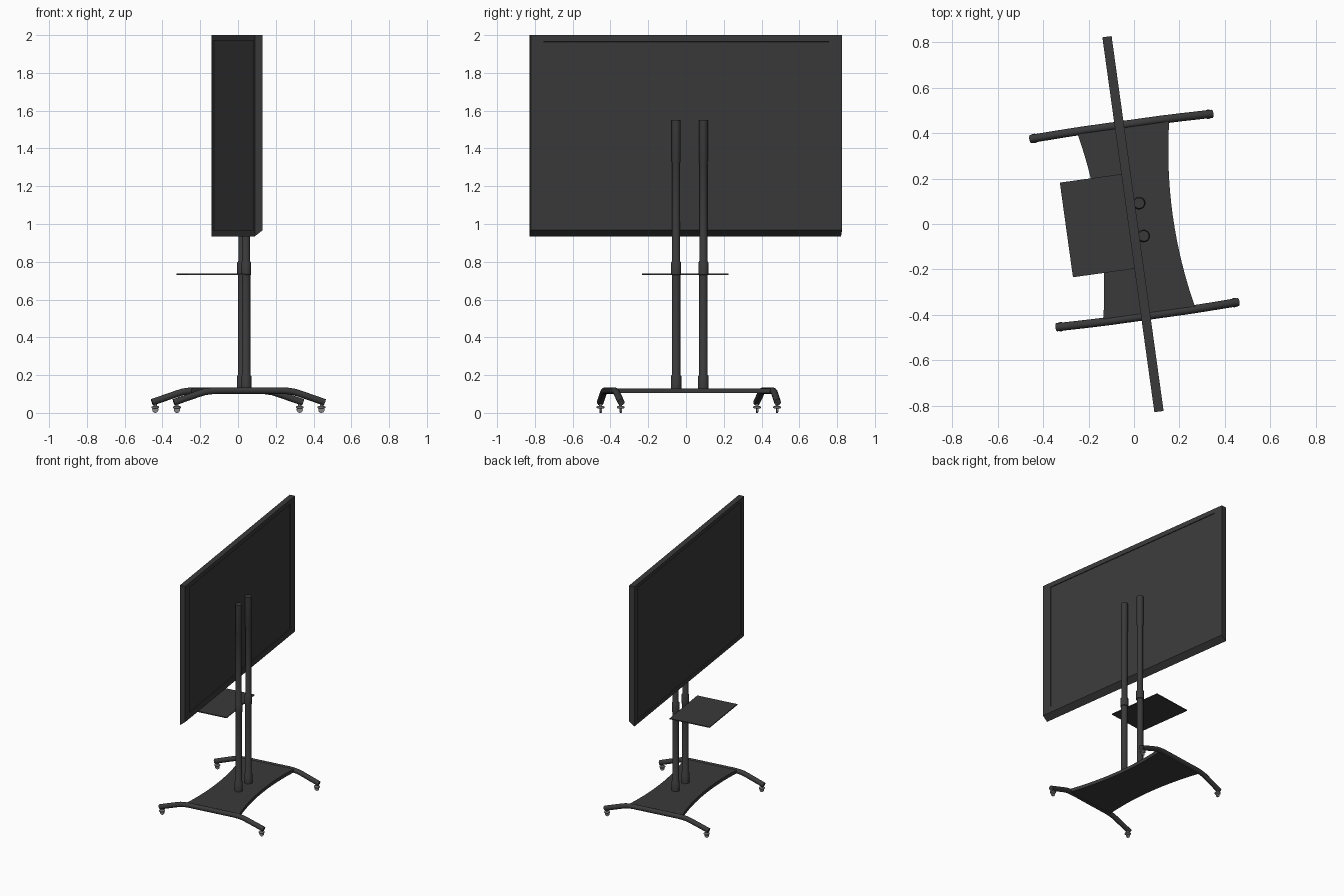
import bpy, bmesh, math
from mathutils import Matrix, Vector

cube = bpy.data.objects.get("Cube")
if cube:
    bpy.data.objects.remove(cube)

TURN = Matrix.Rotation(math.radians(7.9), 4, "Z")   # whole stand is turned a little
CY = 0.015                                          # middle of the stand


def material(name, value):
    m = bpy.data.materials.new(name)
    m.use_nodes = True
    colour = (value, value, value, 1)
    m.diffuse_color = colour
    m.node_tree.nodes["Principled BSDF"].inputs["Base Color"].default_value = colour
    return m


charcoal = material("charcoal", 0.042)
grey = material("caster grey", 0.25)


def finish(name, bm, mat, smooth=False):
    bmesh.ops.recalc_face_normals(bm, faces=bm.faces)
    bm.transform(TURN)
    mesh = bpy.data.meshes.new(name)
    bm.to_mesh(mesh)
    bm.free()
    mesh.materials.append(mat)
    obj = bpy.data.objects.new(name, mesh)
    bpy.context.collection.objects.link(obj)
    if smooth:
        bpy.ops.object.select_all(action="DESELECT")
        obj.select_set(True)
        bpy.context.view_layer.objects.active = obj
        bpy.ops.object.shade_smooth_by_angle(angle=math.radians(40))
    return obj


def prism(bm, outline, offset):
    face = bm.faces.new([bm.verts.new(p) for p in outline])
    top = bmesh.ops.extrude_face_region(bm, geom=[face])["geom"]
    bmesh.ops.translate(bm, vec=offset, verts=[v for v in top if isinstance(v, bmesh.types.BMVert)])


def rings(bm, loops):
    """Skin a list of closed loops and cap both ends."""
    rows = [[bm.verts.new(p) for p in loop] for loop in loops]
    n = len(rows[0])
    for a, b in zip(rows, rows[1:]):
        for i in range(n):
            bm.faces.new((a[i], a[(i + 1) % n], b[(i + 1) % n], b[i]))
    bm.faces.new(rows[0])
    bm.faces.new(rows[-1])


def lathe(bm, profile, x, y, sides=20):
    rings(bm, [[(x + r * math.cos(math.tau * i / sides), y + r * math.sin(math.tau * i / sides), z)
                for i in range(sides)] for r, z in profile])


# Display panel: slanted underside, recessed screen and recessed back
half, front, back = 0.832, -0.025, 0.016
bm = bmesh.new()
prism(bm, [(front, -half, 0.935), (back, -half, 0.967), (back, -half, 2), (front, -half, 2)],
      (0, 2 * half, 0))
bmesh.ops.recalc_face_normals(bm, faces=bm.faces)
for side, y_edge, low, high in ((-1, 0.785, 0.965, 1.972), (1, 0.763, 1.012, 1.965)):
    panel = next(f for f in bm.faces if f.normal.x * side > 0.9)
    bmesh.ops.inset_region(bm, faces=[panel], thickness=0.02)
    for v in panel.verts:
        v.co.y = math.copysign(y_edge, v.co.y)
        v.co.z = high if v.co.z > 1.5 else low
    bmesh.ops.inset_region(bm, faces=[panel], thickness=0.001)
    bmesh.ops.translate(bm, vec=(-side * 0.005, 0, 0), verts=panel.verts)
finish("display_panel", bm, charcoal)

# Twin telescopic poles with collars
pole = [(0.028, 0.125), (0.028, 0.195), (0.0225, 0.202), (0.0225, 0.73), (0.027, 0.732),
        (0.027, 0.795), (0.021, 0.805), (0.021, 1.32), (0.0235, 1.33), (0.0235, 1.55)]
for name, y in (("left_pole", -0.073), ("right_pole", 0.073)):
    bm = bmesh.new()
    lathe(bm, pole, 0.035, CY + y)
    finish(name, bm, charcoal, True)

# Thin equipment shelf
bm = bmesh.new()
prism(bm, [(-0.298, CY - 0.21, 0.731), (0.012, CY - 0.21, 0.731),
           (0.012, CY + 0.21, 0.731), (-0.298, CY + 0.21, 0.731)], (0, 0, 0.007))
finish("shelf", bm, charcoal)

# Waisted base plate
steps = [i / 8 for i in range(-8, 9)]
edge = [(0.162 + 0.042 * t * t, CY + 0.415 * t) for t in steps]
bm = bmesh.new()
prism(bm, [(0.012 + w, y, 0.105) for w, y in edge] +
      [(0.012 - w, y, 0.105) for w, y in reversed(edge)], (0, 0, 0.025))
finish("base_plate", bm, charcoal)

# Bent leg tubes, each with a caster at both ends
arm = [(0.17, 0.118), (0.205, 0.116), (0.24, 0.111), (0.275, 0.1), (0.403, 0.056)]
path = [(-x, z) for x, z in reversed(arm)] + arm
for side, label in ((-1, "front"), (1, "rear")):
    loops = []
    for i, (x, z) in enumerate(path):
        a, b = path[max(i - 1, 0)], path[min(i + 1, len(path) - 1)]
        along = Vector((b[0] - a[0], 0, b[1] - a[1])).normalized()
        up = Vector((-along.z, 0, along.x))
        bow = 0.006 * (1 - (x / 0.403) ** 2)
        mid = Vector((0.004 + x, CY + side * (0.418 + bow), z))
        loops.append([mid + 0.018 * (up * math.sin(t) + Vector((0, math.cos(t), 0)))
                      for t in (math.tau * k / 14 for k in range(14))])
    bm = bmesh.new()
    rings(bm, loops)
    finish(label + "_leg", bm, charcoal, True)

    for end, hand in ((-1, "right"), (1, "left")):
        x, y = 0.004 + end * 0.386, CY + side * 0.418
        bm = bmesh.new()
        lathe(bm, [(0.014, 0.022), (0.021, 0.027), (0.021, 0.034), (0.008, 0.037), (0.008, 0.058)], x, y, 14)
        place = Matrix.Translation((x, y, 0.016)) @ Matrix.Rotation(math.pi / 2, 4, "X")
        bmesh.ops.create_cone(bm, cap_ends=True, segments=16, radius1=0.016, radius2=0.016,
                              depth=0.009, matrix=place)
        finish(f"{label}_{hand}_caster", bm, grey, True)
